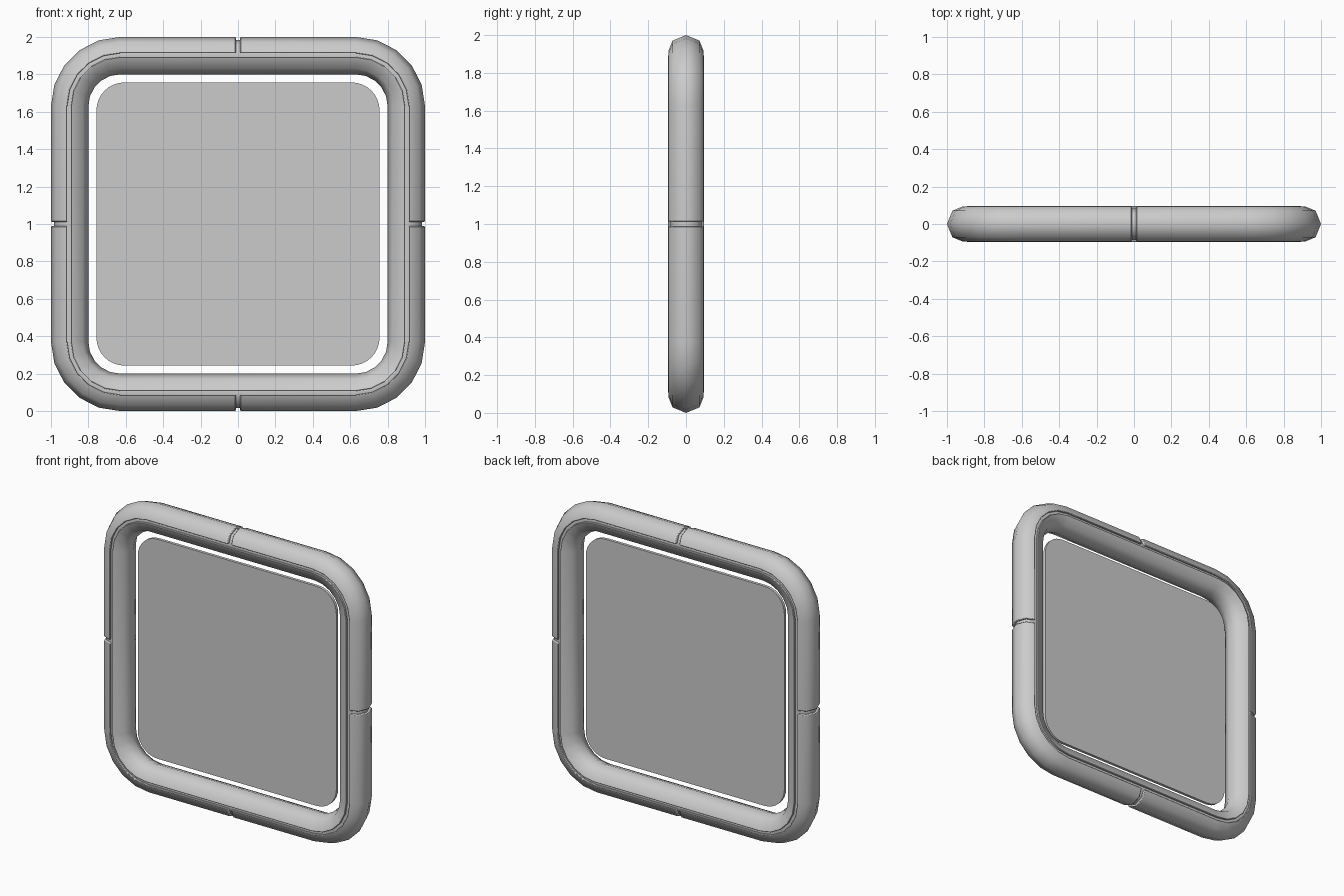
import bpy, bmesh, math
from mathutils import Vector

if "Cube" in bpy.data.objects:
    bpy.data.objects.remove(bpy.data.objects["Cube"])

HALF, STRAIGHT, SEGS = 0.9, 0.63, 5      # tube centreline and corner arcs
CORNER_R = HALF - STRAIGHT
GAP = 0.012


def corner_path(turn):
    """(x, z, direction) frames for one corner, from edge middle to edge middle."""
    out = [(Vector((HALF, GAP)), Vector((1, 0)))]
    for i in range(SEGS + 1):
        a = math.pi / 2 * i / SEGS
        d = Vector((math.cos(a), math.sin(a)))
        out.append((Vector((STRAIGHT, STRAIGHT)) + d * CORNER_R, d))
    out.append((Vector((GAP, HALF)), Vector((0, 1))))

    def rot(v):
        for _ in range(turn):
            v = Vector((-v.y, v.x))
        return v
    return [(rot(p), rot(d)) for p, d in out]


def finish(name, bm, bevel=0.0):
    bmesh.ops.recalc_face_normals(bm, faces=bm.faces)
    me = bpy.data.meshes.new(name)
    bm.to_mesh(me)
    bm.free()
    ob = bpy.data.objects.new(name, me)
    bpy.context.collection.objects.link(ob)
    if bevel:
        m = ob.modifiers.new("soft_edges", 'BEVEL')
        m.width = bevel
        m.segments = 2
        m.limit_method = 'ANGLE'
        m.angle_limit = math.radians(55)
    bpy.ops.object.select_all(action='DESELECT')
    ob.select_set(True)
    bpy.context.view_layer.objects.active = ob
    bpy.ops.object.shade_smooth_by_angle(angle=math.radians(50))
    return ob


def sweep(name, profile, frames, closed, bevel=0.0):
    """Sweep a (outward, depth) profile along the path frames."""
    bm = bmesh.new()
    rings = [[bm.verts.new((p.x + d.x * o, y, 1 + p.y + d.y * o)) for o, y in profile]
             for p, d in frames]
    n = len(profile)
    for i in range(len(rings) if closed else len(rings) - 1):
        a, b = rings[i], rings[(i + 1) % len(rings)]
        for k in range(n):
            bm.faces.new((a[k], a[(k + 1) % n], b[(k + 1) % n], b[k]))
    if not closed:
        bm.faces.new(rings[0])
        bm.faces.new(rings[-1])
    return finish(name, bm, bevel)


def half_tube(cut, sign):
    """Half of an eight-sided tube, cut flat at a small distance from its middle."""
    y = 0.1 - cut * 0.414
    return [(sign * o, d) for o, d in
            ((cut, -y), (0.071, -0.071), (0.1, 0), (0.071, 0.071), (cut, y))]


loop = [f for t in range(4) for f in corner_path(t)]

# four outer corner shells separated by narrow gaps
for t, side in enumerate(("top_right", "top_left", "bottom_left", "bottom_right")):
    sweep("outer_shell_" + side, half_tube(0.013, 1), corner_path(t), False, 0.005)

# continuous inner half of the frame
sweep("inner_ring", half_tube(0.007, -1), loop, True, 0.004)

# recessed core seen in the grooves
core = [(0.085 * math.cos(k * math.pi / 4), 0.085 * math.sin(k * math.pi / 4))
        for k in range(8)]
sweep("frame_core", core, loop, True)

# thin rounded centre panel
bm = bmesh.new()
P, R, N = 0.757, 0.15, 8
front = []
for q in range(4):
    cx, cz = ((1, 1), (-1, 1), (-1, -1), (1, -1))[q]
    for i in range(N + 1):
        a = math.pi / 2 * (q + i / N)
        front.append(bm.verts.new((cx * (P - R) + R * math.cos(a), -0.01,
                                   1 + cz * (P - R) + R * math.sin(a))))
face = bm.faces.new(front)
ext = bmesh.ops.extrude_face_region(bm, geom=[face], use_keep_orig=True)
bmesh.ops.translate(bm, vec=(0, 0.02, 0),
                    verts=[v for v in ext["geom"] if isinstance(v, bmesh.types.BMVert)])
finish("centre_panel", bm)
